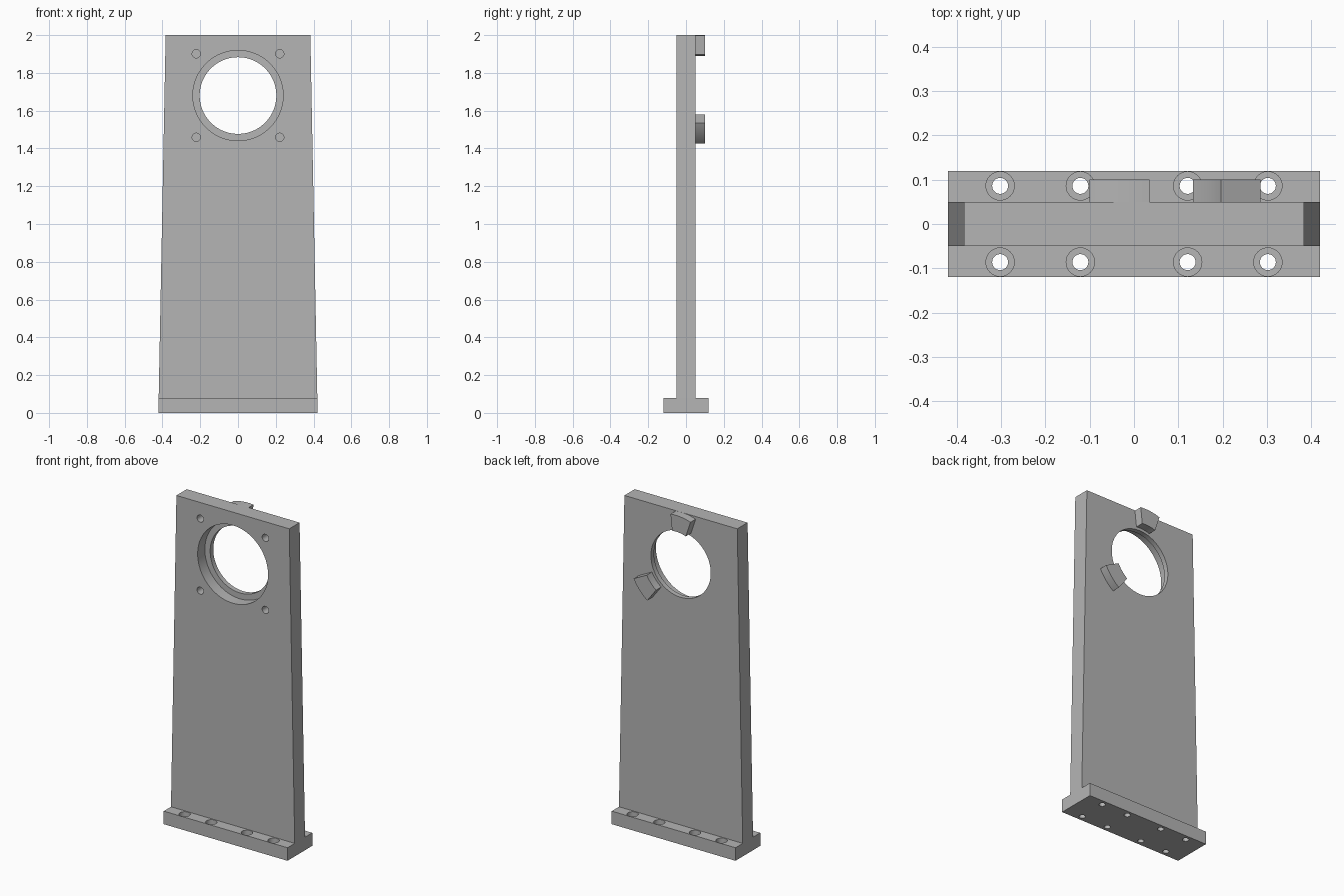
import bpy
import bmesh
from math import sin, cos, radians, pi
from mathutils import Matrix

cube = bpy.data.objects.get("Cube")
if cube:
    bpy.data.objects.remove(cube, do_unlink=True)

# One plain grey for the whole bracket
GREY = (0.46, 0.46, 0.46, 1)
metal = bpy.data.materials.new("plain grey")
metal.use_nodes = True
metal.diffuse_color = GREY
metal.node_tree.nodes["Principled BSDF"].inputs["Base Color"].default_value = GREY

HOLE_Z = 1.68      # height of the bearing seat
HALF = 0.05        # half thickness of the upright


def finish(name, bm):
    bmesh.ops.recalc_face_normals(bm, faces=bm.faces)
    mesh = bpy.data.meshes.new(name)
    bm.to_mesh(mesh)
    bm.free()
    obj = bpy.data.objects.new(name, mesh)
    bpy.context.collection.objects.link(obj)
    mesh.materials.append(metal)
    return obj


def extrude_profile(name, points, y0, y1):
    """Extrude an outline in x and z from y0 to y1."""
    bm = bmesh.new()
    face = bm.faces.new([bm.verts.new((x, y0, z)) for x, z in points])
    new = bmesh.ops.extrude_face_region(bm, geom=[face])["geom"]
    verts = [g for g in new if isinstance(g, bmesh.types.BMVert)]
    bmesh.ops.translate(bm, verts=verts, vec=(0, y1 - y0, 0))
    return finish(name, bm)


def drill(target, center, radius, depth, axis, sides=32):
    """Cut a round hole of the given total depth about a center point."""
    bm = bmesh.new()
    turn = Matrix.Rotation(pi / 2, 4, "X") if axis == "Y" else Matrix()
    bmesh.ops.create_cone(bm, cap_ends=True, segments=sides, radius1=radius,
                          radius2=radius, depth=depth,
                          matrix=Matrix.Translation(center) @ turn)
    cutter = finish("hole_cutter", bm)
    cutter.hide_render = True
    mod = target.modifiers.new("hole", "BOOLEAN")
    mod.object = cutter
    mod.operation = "DIFFERENCE"
    mod.solver = "EXACT"
    bpy.context.view_layer.objects.active = target
    bpy.ops.object.modifier_apply(modifier=mod.name)
    bpy.data.objects.remove(cutter, do_unlink=True)


def smooth(obj):
    bpy.ops.object.select_all(action="DESELECT")
    obj.select_set(True)
    bpy.context.view_layer.objects.active = obj
    bpy.ops.object.shade_smooth_by_angle(angle=radians(30))


# Foot plate with two rows of counterbored screw holes
foot = extrude_profile("foot_plate", [(-0.42, 0), (0.42, 0), (0.42, 0.08), (-0.42, 0.08)],
                       -0.12, 0.12)
for x in (-0.302, -0.121, 0.121, 0.302):
    for y in (-0.086, 0.086):
        drill(foot, (x, y, 0.04), 0.018, 0.2, "Z")
        drill(foot, (x, y, 0.08), 0.032, 0.06, "Z")
smooth(foot)

# Tapered upright with the stepped bearing seat
upright = extrude_profile("upright_plate", [(-0.42, 0.08), (0.42, 0.08), (0.383, 2), (-0.383, 2)],
                          -HALF, HALF)
drill(upright, (0, 0, HOLE_Z), 0.203, 0.3, "Y", 96)
drill(upright, (0, -HALF, HOLE_Z), 0.239, 0.14, "Y", 96)

# Blind bolt holes around the seat
for x in (-0.221, 0.221):
    for z in (-0.221, 0.221):
        drill(upright, (x, -HALF, HOLE_Z + z), 0.022, 0.12, "Y")
smooth(upright)


# Curved lugs on the back, each a slice of a ring around the seat
def lug(name, start, end, inner=0.22, outer=0.32, steps=10):
    angles = [radians(start + (end - start) * i / steps) for i in range(steps + 1)]
    arc = [(outer, a) for a in angles] + [(inner, a) for a in reversed(angles)]
    points = [(r * cos(a), HOLE_Z + r * sin(a)) for r, a in arc]
    smooth(extrude_profile(name, points, HALF, 0.1))


lug("upper_lug", 83.7, 108.3)
lug("lower_lug", -52.8, -27)
